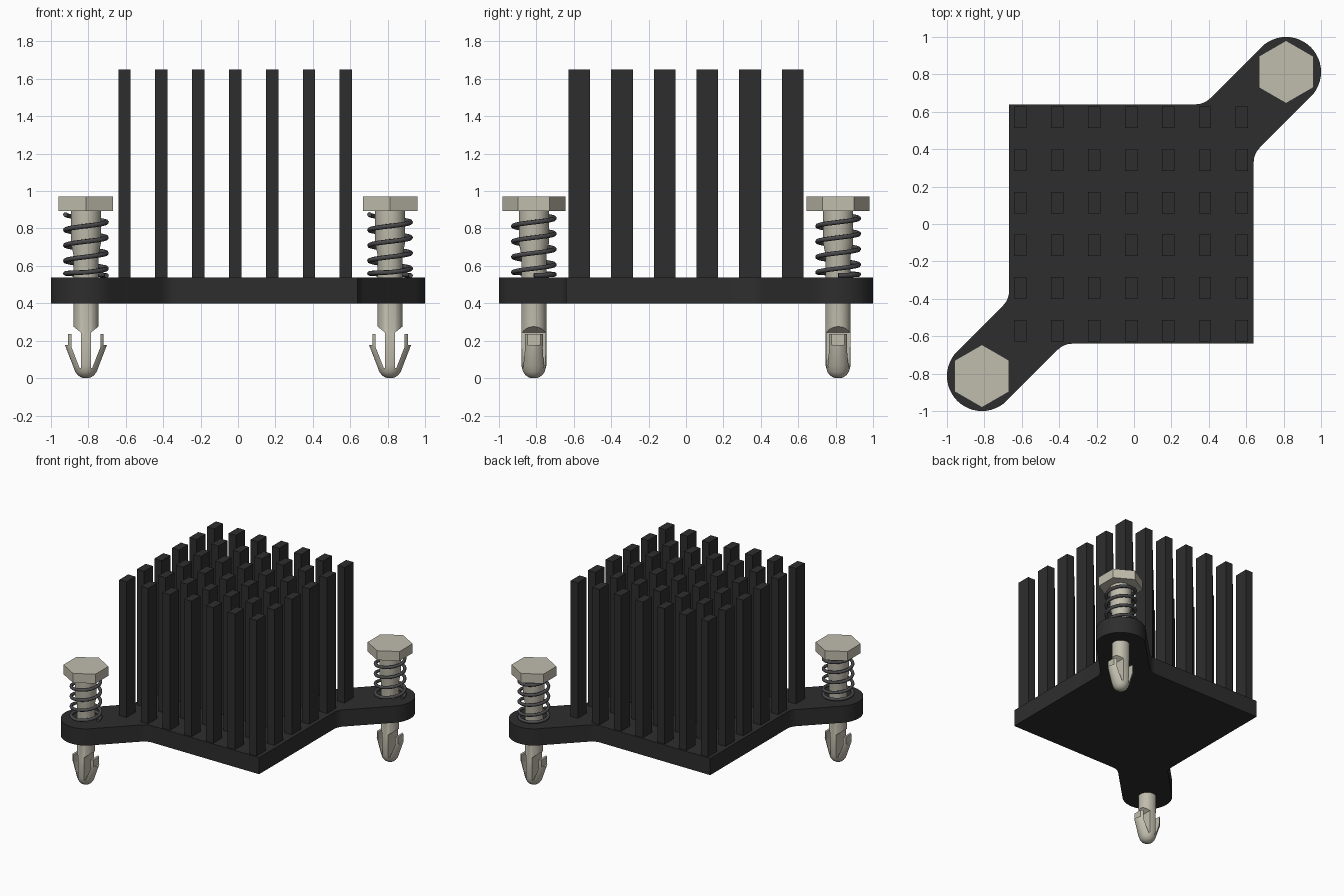
import bpy, bmesh, math
from mathutils import Vector

if "Cube" in bpy.data.objects:
    bpy.data.objects.remove(bpy.data.objects["Cube"], do_unlink=True)


def material(name, rgb):
    m = bpy.data.materials.new(name)
    m.use_nodes = True
    m.diffuse_color = (*rgb, 1)
    m.node_tree.nodes["Principled BSDF"].inputs["Base Color"].default_value = (*rgb, 1)
    return m


BLACK = material("black anodised metal", (0.027, 0.027, 0.027))
IVORY = material("ivory plastic", (0.53, 0.51, 0.42))
STEEL = material("dark spring steel", (0.07, 0.07, 0.075))


def finish(name, bm, mat):
    bmesh.ops.recalc_face_normals(bm, faces=bm.faces)
    me = bpy.data.meshes.new(name)
    bm.to_mesh(me)
    bm.free()
    me.materials.append(mat)
    ob = bpy.data.objects.new(name, me)
    bpy.context.collection.objects.link(ob)
    return ob


def activate(ob):
    bpy.ops.object.select_all(action='DESELECT')
    ob.select_set(True)
    bpy.context.view_layer.objects.active = ob


def smooth(ob, angle=35):
    activate(ob)
    bpy.ops.object.shade_smooth_by_angle(angle=math.radians(angle))


def prism(name, points, direction, mat):
    """Extrude a closed outline of 3D points along a direction."""
    bm = bmesh.new()
    face = bm.faces.new([bm.verts.new(p) for p in points])
    ext = bmesh.ops.extrude_face_region(bm, geom=[face])
    verts = [g for g in ext["geom"] if isinstance(g, bmesh.types.BMVert)]
    bmesh.ops.translate(bm, verts=verts, vec=direction)
    return finish(name, bm, mat)


def fillet(corner, d_in, d_out, r, n=6):
    """Arc points rounding a corner between two unit directions."""
    c, a, b = Vector(corner), Vector(d_in).normalized(), Vector(d_out).normalized()
    t = r * math.tan(a.angle(b) / 2)
    p0, p2 = c - a * t, c + b * t
    centre = p0 + (b - a * a.dot(b)).normalized() * r
    u, v = p0 - centre, a * r
    sweep = a.angle(b)
    return [centre + u * math.cos(sweep * i / n) + v * math.sin(sweep * i / n)
            for i in range(n + 1)]


# Base plate with two diagonal rounded lugs
X0, X1, Y, LUG, R = -0.668, 0.64, 0.64, 0.813, 0.187
OFF = R * math.sqrt(2)
BASE_Z, BASE_TOP = 0.40, 0.537


def lug_arc(c, start):
    return [Vector((c + R * math.cos(start + math.pi * i / 24),
                    c + R * math.sin(start + math.pi * i / 24))) for i in range(25)]


outline = [Vector((X1, -Y))]
outline += fillet((X1, X1 - OFF), (0, 1), (1, 1), 0.11)
outline += lug_arc(LUG, -math.pi / 4)
outline += fillet((Y - OFF, Y), (-1, -1), (-1, 0), 0.11)
outline += [Vector((X0, Y))]
outline += fillet((X0, X0 + OFF), (0, -1), (-1, -1), 0.11)
outline += lug_arc(-LUG, math.pi * 3 / 4)
outline += fillet((-Y + OFF, -Y), (1, 1), (1, 0), 0.11)
base = prism("base_plate", [(p.x, p.y, BASE_Z) for p in outline],
             (0, 0, BASE_TOP - BASE_Z), BLACK)
smooth(base, 30)

# Grid of square cooling posts
bm = bmesh.new()
for i in range(7):
    for j in range(6):
        made = bmesh.ops.create_cube(bm, size=1)["verts"]
        bmesh.ops.scale(bm, verts=made, vec=(0.066, 0.116, 1.65 - 0.53))
        bmesh.ops.translate(bm, verts=made, vec=(
            -0.607 + 0.1973 * i, -0.57 + 0.228 * j, (1.65 + 0.53) / 2))
finish("cooling_posts", bm, BLACK)

# Push pin body: stacked elliptical rings (z, x radius, y radius)
RINGS = [(0.0, 0.012, 0.012), (0.005, 0.028, 0.028), (0.016, 0.044, 0.045),
         (0.035, 0.058, 0.058), (0.067, 0.070, 0.067), (0.176, 0.112, 0.067),
         (0.240, 0.112, 0.067), (0.246, 0.067, 0.067), (0.66, 0.067, 0.067),
         (0.72, 0.080, 0.080), (0.90, 0.080, 0.080)]
SEG = 32
bm = bmesh.new()
loops = [[bm.verts.new((rx * math.cos(math.tau * k / SEG), ry * math.sin(math.tau * k / SEG), z))
          for k in range(SEG)] for z, rx, ry in RINGS]
for lo, hi in zip(loops, loops[1:]):
    for k in range(SEG):
        n = (k + 1) % SEG
        bm.faces.new((lo[k], lo[n], hi[n], hi[k]))
bm.faces.new(loops[0][::-1])
bm.faces.new(loops[-1])
pin = finish("push_pin_right", bm, IVORY)

# Barb outline that trims the pin into a split snap clip
half = [(0.14, -0.02), (0.14, 0.176), (0.095, 0.177), (0.095, 0.235), (0.077, 0.235),
        (0.077, 0.165), (0.034, 0.055), (0.026, 0.055), (0.026, 0.243),
        (0.070, 0.278), (0.14, 0.278), (0.14, 1.0)]
points = half + [(-x, z) for x, z in reversed(half)]
cutter = prism("clip_cutter", [(x, -0.2, z) for x, z in points], (0, 0.4, 0), IVORY)
cutter.hide_render = True
mod = pin.modifiers.new("clip", 'BOOLEAN')
mod.operation, mod.solver, mod.object = 'INTERSECT', 'EXACT', cutter
activate(pin)
bpy.ops.object.modifier_apply(modifier=mod.name)
bpy.data.objects.remove(cutter, do_unlink=True)
smooth(pin, 30)

# Hexagonal pin head, points along y
hexagon = [(0.168 * math.sin(math.tau * k / 6), 0.168 * math.cos(math.tau * k / 6), 0.893)
           for k in range(6)]
head = prism("pin_head_right", hexagon, (0, 0, 0.077), IVORY)

# Coil spring: closed bottom turn, then open turns up to the head
TURNS, STEPS = 4.5, 28
curve = bpy.data.curves.new("spring_right", 'CURVE')
curve.dimensions = '3D'
curve.bevel_depth, curve.bevel_resolution, curve.use_fill_caps = 0.0125, 2, True
count = int(TURNS * STEPS) + 1
spline = curve.splines.new('POLY')
spline.points.add(count - 1)
for i in range(count):
    t = i / STEPS
    a = math.tau * t
    z = 0.549 + 0.022 * min(t, 0.75) + 0.0825 * max(0, t - 0.75)
    spline.points[i].co = (0.11 * math.cos(a), 0.11 * math.sin(a), z, 1)
spring = bpy.data.objects.new("spring_right", curve)
bpy.context.collection.objects.link(spring)
curve.materials.append(STEEL)
activate(spring)
bpy.ops.object.convert(target='MESH')
spring = bpy.context.view_layer.objects.active
smooth(spring, 50)

# Place one fastener on each lug
for ob in (pin, head, spring):
    ob.location = (-LUG, -LUG, 0)
    twin = ob.copy()
    twin.name = ob.name.replace("right", "left")
    twin.location = (LUG, LUG, 0)
    bpy.context.collection.objects.link(twin)
